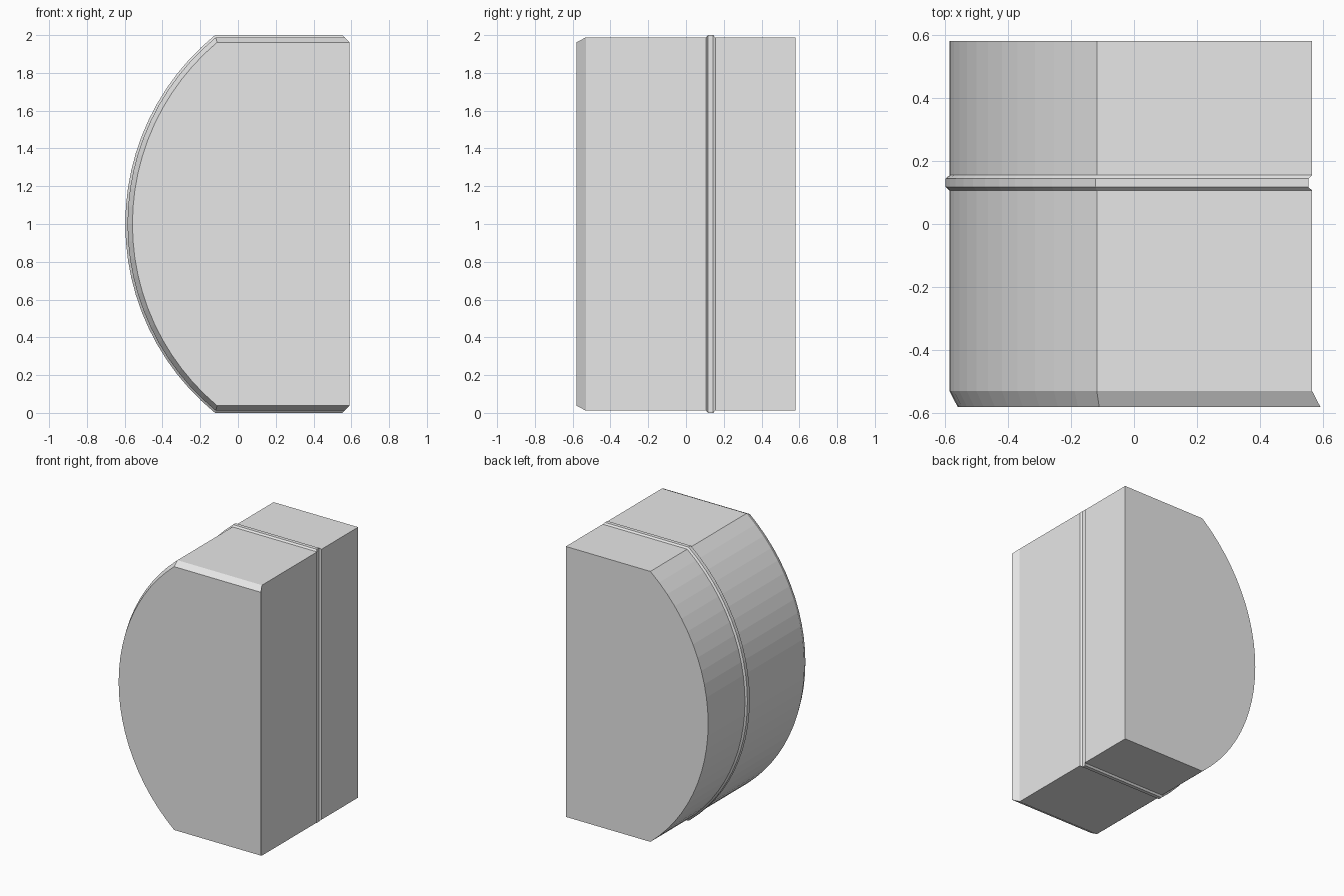
import bpy, bmesh, math

if "Cube" in bpy.data.objects:
    bpy.data.objects.remove(bpy.data.objects["Cube"])

SEGS = 24  # facets along the curved side


def profile(d):
    """D-shaped section; d grows the top, bottom and curve and pulls in the flat side."""
    top, bottom = 1.988 + d, 0.012 - d
    flat_x, corner_x, left_x = 0.565 - d, -0.118 - 0.3 * d, -0.585 - d
    half, sag = (top - bottom) / 2, corner_x - left_x
    radius = (half * half + sag * sag) / (2 * sag)
    angle = math.asin(half / radius)
    pts = [(flat_x, bottom), (flat_x, top)]
    for i in range(SEGS + 1):
        a = angle * (1 - 2 * i / SEGS)
        pts.append((left_x + radius - radius * math.cos(a), 1 + radius * math.sin(a)))
    return pts


# Sections from front to back: bevelled front rim, body, raised band, body
sections = [(-0.58, -0.026), (-0.53, 0), (0.106, 0), (0.117, 0.012),
            (0.144, 0.012), (0.155, 0), (0.58, 0)]

bm = bmesh.new()
rings = [[bm.verts.new((x, y, z)) for x, z in profile(d)] for y, d in sections]
for a, b in zip(rings, rings[1:]):
    n = len(a)
    for i in range(n):
        j = (i + 1) % n
        bm.faces.new((a[i], a[j], b[j], b[i]))
bm.faces.new(rings[0])
bm.faces.new(rings[-1])
bmesh.ops.recalc_face_normals(bm, faces=bm.faces[:])

mesh = bpy.data.meshes.new("curved_block")
bm.to_mesh(mesh)
bm.free()

grey = bpy.data.materials.new("light grey")
grey.diffuse_color = (0.8, 0.8, 0.8, 1)
grey.use_nodes = True
grey.node_tree.nodes["Principled BSDF"].inputs["Base Color"].default_value = grey.diffuse_color
mesh.materials.append(grey)
block = bpy.data.objects.new("curved_block", mesh)
bpy.context.collection.objects.link(block)
